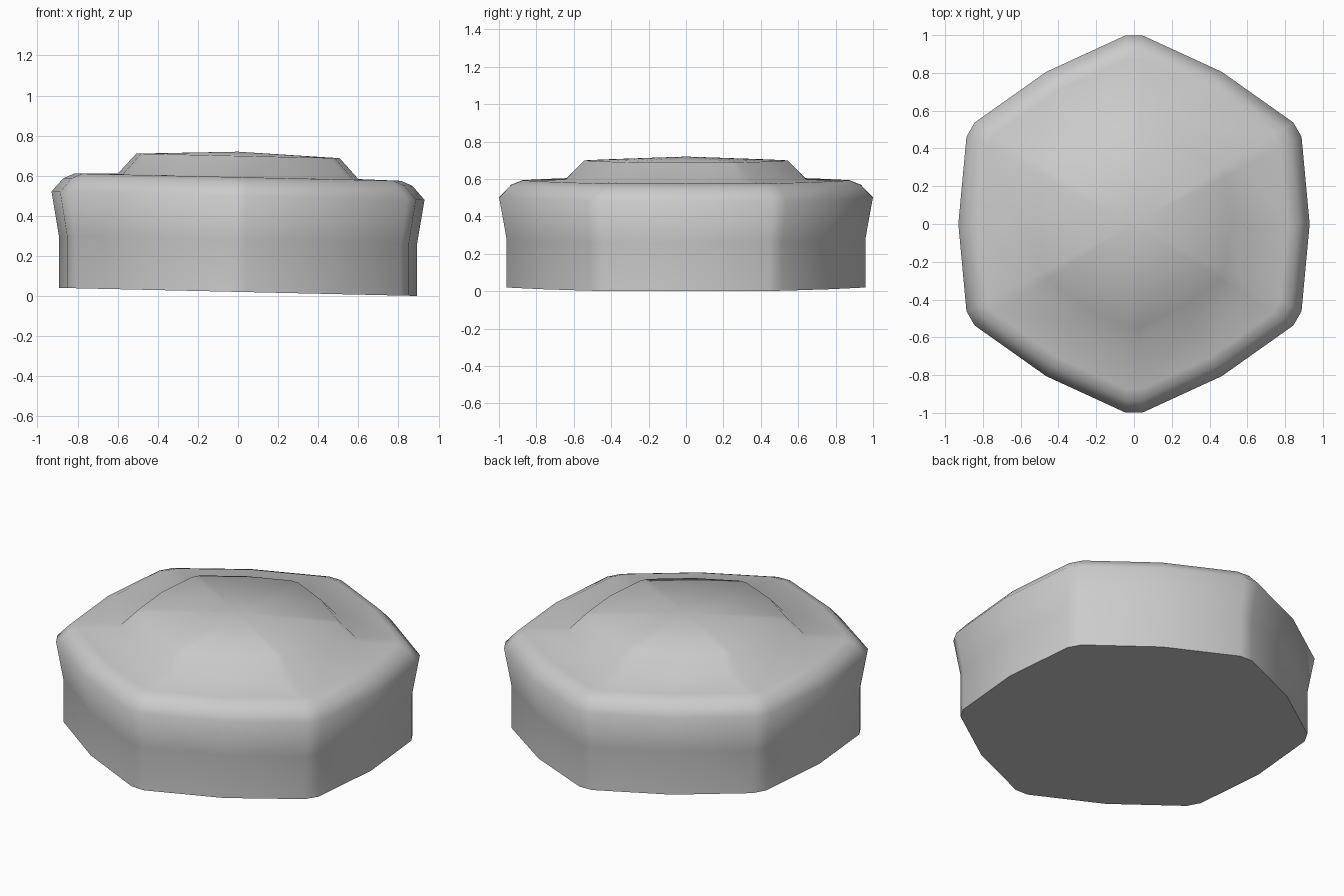
import bpy, bmesh, math

cube = bpy.data.objects.get("Cube")
if cube:
    bpy.data.objects.remove(cube)

# Plain grey finish
grey = bpy.data.materials.new("plain_grey")
colour = (0.6, 0.6, 0.6, 1)
grey.use_nodes = True
grey.diffuse_color = colour
bsdf = next(n for n in grey.node_tree.nodes if n.type == "BSDF_PRINCIPLED")
bsdf.inputs["Base Color"].default_value = colour

# Six bowed sides with narrow chamfered corners
SLOPE = 0.0225
BEVEL = math.radians(2.5)
outline = []
for i in range(6):
    a = math.radians(90 + 60 * i)
    for angle, r in ((a - BEVEL, 1.0), (a + BEVEL, 1.0),
                     (a + math.radians(30), 0.93)):
        outline.append((r * math.cos(angle), r * math.sin(angle)))

# Side profile: (outline scale, height)
profile = [(0.96, 0.021), (0.96, 0.28), (1.0, 0.501), (0.935, 0.569),
           (0.875, 0.593), (0.645, 0.597), (0.545, 0.699)]

bm = bmesh.new()
rings = [[bm.verts.new((x * s, y * s, z - SLOPE * x * s)) for x, y in outline]
         for s, z in profile]
n = len(outline)

# Underside, walls, rounded rim and raised step
bm.faces.new(list(reversed(rings[0])))
for low, high in zip(rings, rings[1:]):
    for i in range(n):
        j = (i + 1) % n
        bm.faces.new((low[i], low[j], high[j], high[i]))

# Shallow crown
peak = bm.verts.new((0, 0, 0.72))
for i in range(n):
    bm.faces.new((rings[-1][i], rings[-1][(i + 1) % n], peak))

mesh = bpy.data.meshes.new("hexagonal_cap")
bm.to_mesh(mesh)
bm.free()
mesh.materials.append(grey)
cap = bpy.data.objects.new("hexagonal_cap", mesh)
bpy.context.collection.objects.link(cap)

# Smooth everything except the bottom edge
bpy.ops.object.select_all(action="DESELECT")
cap.select_set(True)
bpy.context.view_layer.objects.active = cap
bpy.ops.object.shade_smooth_by_angle(angle=math.radians(60))
